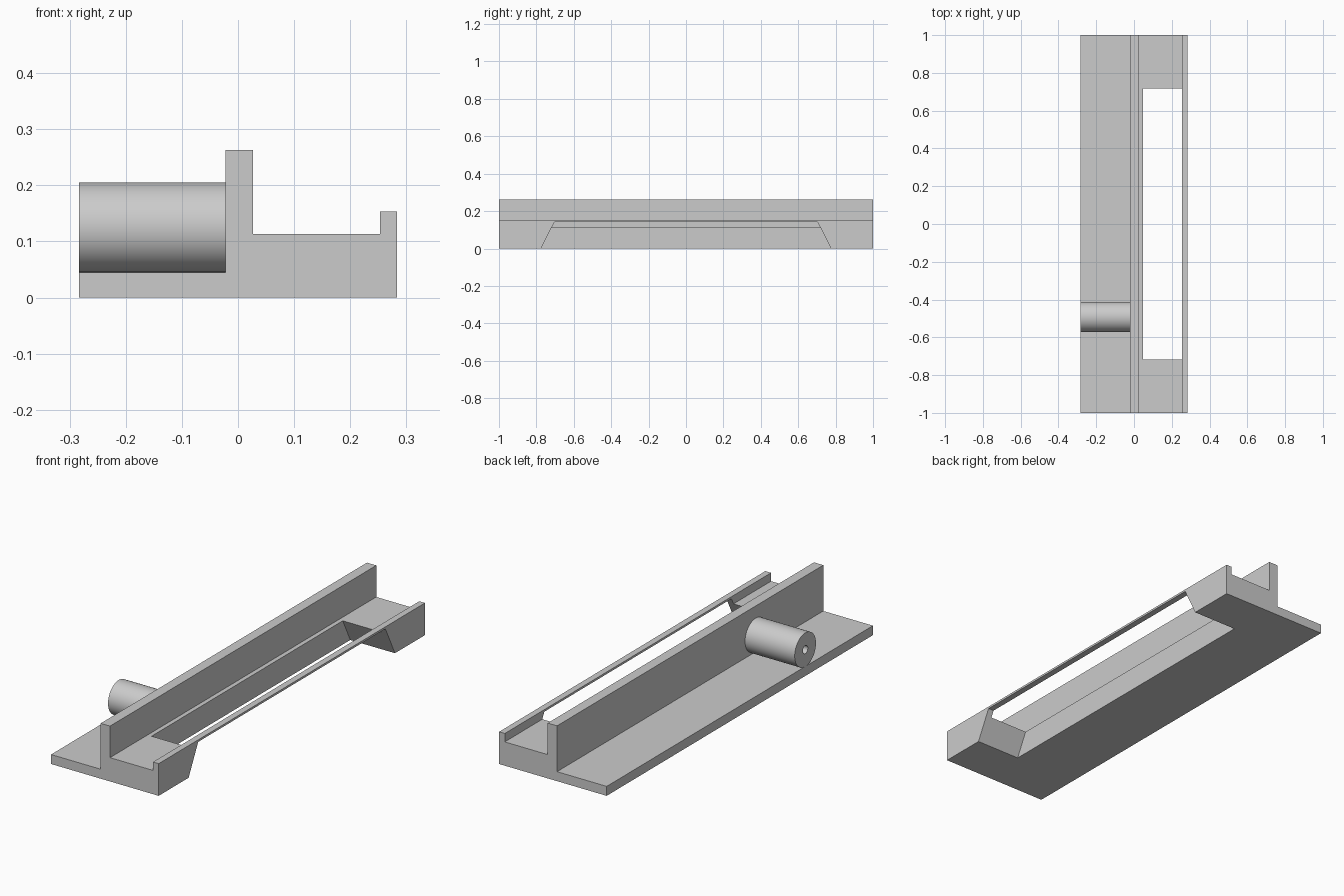
import bpy
import bmesh
from math import radians
from mathutils import Matrix, Vector

if "Cube" in bpy.data.objects:
    bpy.data.objects.remove(bpy.data.objects["Cube"], do_unlink=True)

grey = bpy.data.materials.new("plain grey")
grey.use_nodes = True
colour = (0.6, 0.6, 0.6, 1)
grey.diffuse_color = colour
grey.node_tree.nodes["Principled BSDF"].inputs["Base Color"].default_value = colour


def extrude_profile(name, points, offset):
    """Make a solid by sweeping a closed outline along an offset."""
    bm = bmesh.new()
    face = bm.faces.new([bm.verts.new(p) for p in points])
    swept = bmesh.ops.extrude_face_region(bm, geom=[face])["geom"]
    verts = [g for g in swept if isinstance(g, bmesh.types.BMVert)]
    bmesh.ops.translate(bm, verts=verts, vec=Vector(offset))
    return finish(name, bm)


def cylinder(name, radius, x0, x1, y, z):
    """Make a cylinder lying along x."""
    bm = bmesh.new()
    place = Matrix.Translation(((x0 + x1) / 2, y, z)) @ Matrix.Rotation(radians(90), 4, "Y")
    bmesh.ops.create_cone(bm, cap_ends=True, segments=64, radius1=radius,
                          radius2=radius, depth=x1 - x0, matrix=place)
    return finish(name, bm)


def finish(name, bm):
    bmesh.ops.recalc_face_normals(bm, faces=bm.faces)
    mesh = bpy.data.meshes.new(name)
    bm.to_mesh(mesh)
    bm.free()
    mesh.materials.append(grey)
    obj = bpy.data.objects.new(name, mesh)
    bpy.context.collection.objects.link(obj)
    return obj


def cut(target, cutter):
    """Subtract the cutter, apply the result and remove the cutter."""
    mod = target.modifiers.new("cut", "BOOLEAN")
    mod.operation = "DIFFERENCE"
    mod.solver = "EXACT"
    mod.object = cutter
    bpy.ops.object.select_all(action="DESELECT")
    bpy.context.view_layer.objects.active = target
    target.select_set(True)
    bpy.ops.object.modifier_apply(modifier=mod.name)
    bpy.data.objects.remove(cutter, do_unlink=True)


# Long rail: thin shelf, tall wall, raised floor and outer lip
side, shelf, floor = 0.283, 0.045, 0.113
wall_in, wall_out, lip = -0.022, 0.027, 0.253
section = [(-side, 0), (side, 0), (side, 0.153), (lip, 0.153), (lip, floor),
           (wall_out, floor), (wall_out, 0.263), (wall_in, 0.263),
           (wall_in, shelf), (-side, shelf)]
rail = extrude_profile("rail_body", [(x, -1, z) for x, z in section], (0, 2, 0))

# Sloped-end opening under the lip, leaving a thin strip above
low, high, top = 0.775, 0.703, 0.143
slope = (low - high) / top
drop = 0.05
window = [(-low - slope * drop, -drop), (low + slope * drop, -drop), (high, top), (-high, top)]
cut(rail, extrude_profile("opening_cutter", [(0.048, y, z) for y, z in window], (0.4, 0, 0)))

# Round boss on the shelf with a bore in its end
boss_y, boss_z = -0.492, 0.125
boss = cylinder("boss", 0.08, -side, wall_in, boss_y, boss_z)
cut(boss, cylinder("bore_cutter", 0.019, -side - 0.1, wall_in - 0.002, boss_y, boss_z))
bpy.ops.object.shade_smooth_by_angle(angle=radians(30))
